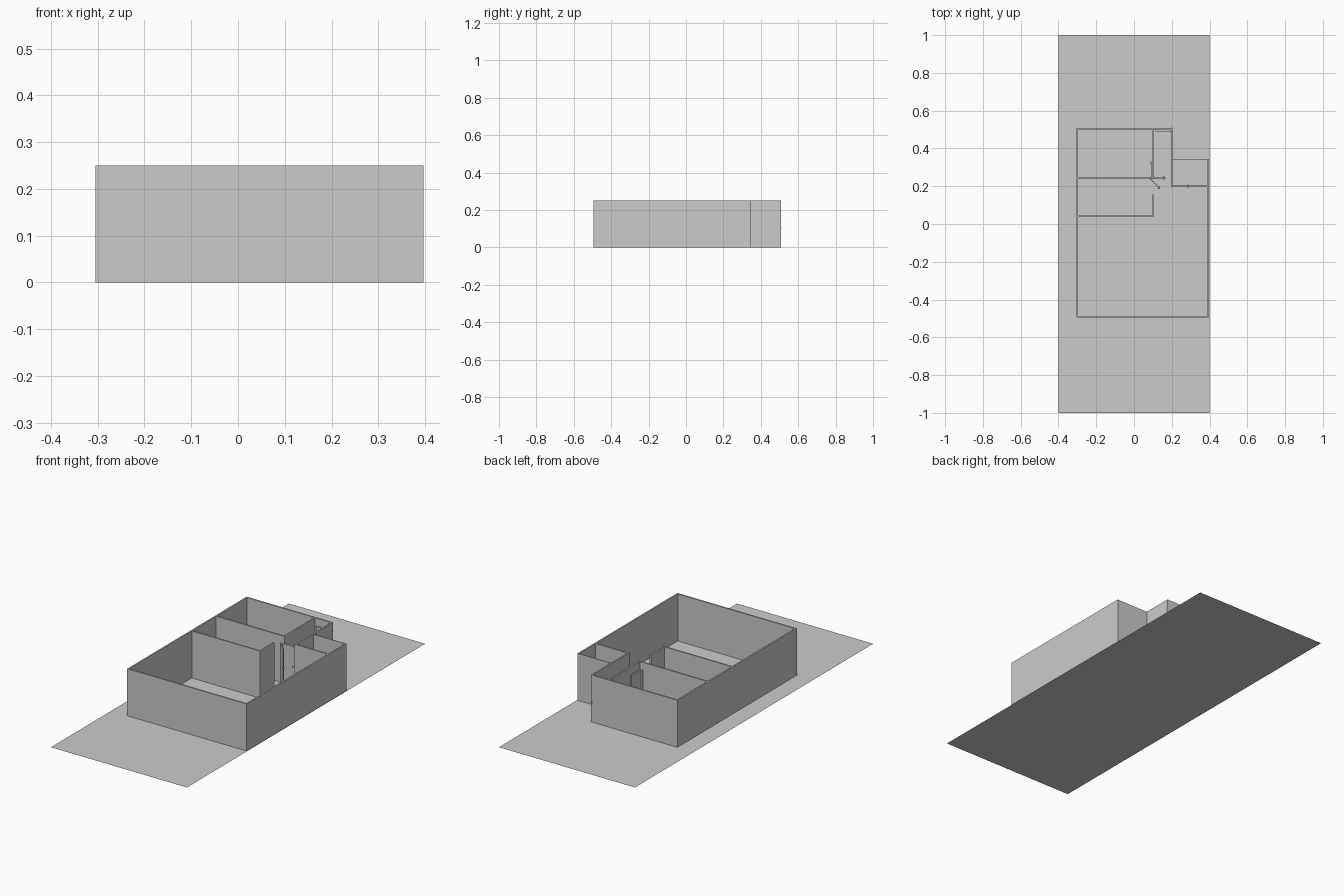
import bpy, bmesh, math
from mathutils import Matrix, Vector

if "Cube" in bpy.data.objects:
    bpy.data.objects.remove(bpy.data.objects["Cube"])

H, T = 0.25, 0.008          # wall height and thickness
DOOR_H, DOOR_T = 0.205, 0.008


def box(name, x0, x1, y0, y1, z0, z1):
    bm = bmesh.new()
    bmesh.ops.create_cube(bm, size=1)
    bmesh.ops.scale(bm, verts=bm.verts, vec=(x1 - x0, y1 - y0, z1 - z0))
    bmesh.ops.translate(bm, verts=bm.verts,
                        vec=((x0 + x1) / 2, (y0 + y1) / 2, (z0 + z1) / 2))
    return finish(name, bm)


def finish(name, bm):
    me = bpy.data.meshes.new(name)
    bm.to_mesh(me)
    bm.free()
    ob = bpy.data.objects.new(name, me)
    bpy.context.collection.objects.link(ob)
    return ob


def wall(name, a, b, t=T):
    """Axis-aligned wall between two centreline points, squared off at corners."""
    h = t / 2
    return box(name, min(a[0], b[0]) - h, max(a[0], b[0]) + h,
               min(a[1], b[1]) - h, max(a[1], b[1]) + h, 0, H)


def door(name, hinge, width, angle, t=DOOR_T):
    """Door leaf swinging from its hinge, with a knob on both faces."""
    leaf = box(name, 0, width, -t / 2, t / 2, 0.005, 0.005 + DOOR_H)
    m = Matrix.Translation((hinge[0], hinge[1], 0)) @ Matrix.Rotation(math.radians(angle), 4, 'Z')
    leaf.matrix_world = m
    for i, s in enumerate((-1, 1)):
        bm = bmesh.new()
        bmesh.ops.create_uvsphere(bm, u_segments=12, v_segments=8, radius=0.003)
        knob = finish(f"{name}_knob_{i}", bm)
        knob.matrix_world = m @ Matrix.Translation((width * 0.9, s * (t / 2 + 0.002), 0.105))
    return leaf


# Ground slab: a single flat sheet
bm = bmesh.new()
bmesh.ops.create_grid(bm, x_segments=1, y_segments=1, size=1)
bmesh.ops.scale(bm, verts=bm.verts, vec=(0.4, 1, 1))
finish("plot_floor", bm)

# Outer walls
L, R, F, B = -0.301, 0.393, -0.491, 0.504
wall("left_wall", (L, F), (L, B))
wall("front_wall", (L, F), (R, F))
wall("right_wall", (R, F), (R, 0.341))
wall("back_wall", (L, B), (0.2, B))
wall("annex_back_wall", (0.2, 0.343), (R, 0.343), 0.003)

# Inner partitions
wall("annex_side_wall", (0.2, 0.2), (0.2, B))
wall("annex_front_wall", (0.2, 0.2), (R, 0.2))
wall("hall_wall", (0.1, 0.245), (0.1, B))
wall("bedroom_partition", (L, 0.245), (0.1, 0.245))
wall("living_partition", (L, 0.04), (0.1, 0.04))
wall("passage_wall", (0.1, 0.04), (0.1, 0.153))

# Door leaves
door("swung_door", (0.085, 0.24), 0.075, -45, 0.005)
door("bedroom_door", (0.093, 0.245), 0.085, 90, 0.006)
door("hall_door", (0.08, 0.244), 0.086, 0, 0.012)
door("entrance_door", (0.115, 0.498), 0.09, 0, 0.016)
door("annex_door", (0.21, 0.2), 0.085, 0)
